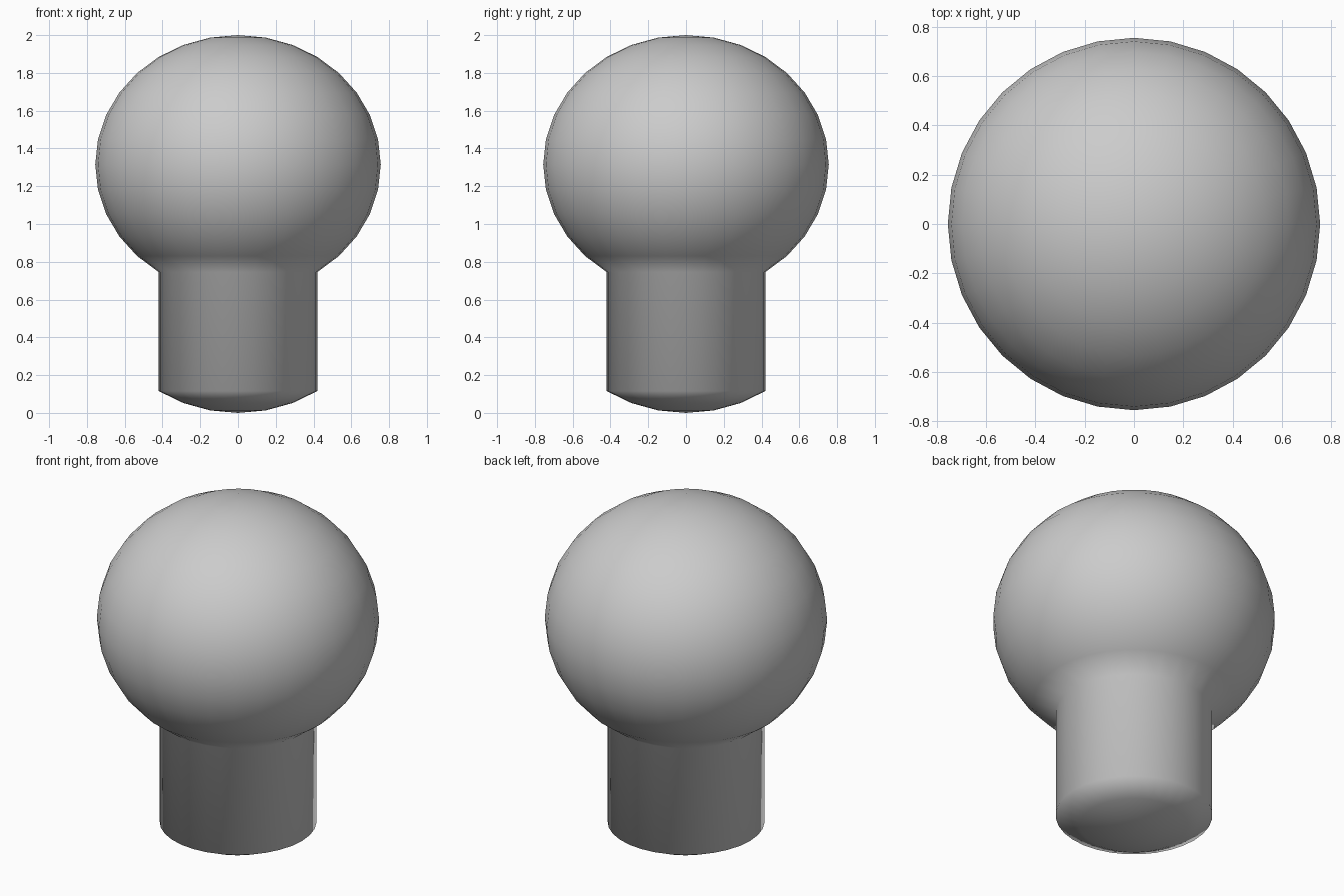
import bpy, bmesh, math
from mathutils import Matrix

if "Cube" in bpy.data.objects:
    bpy.data.objects.remove(bpy.data.objects["Cube"])

RADIUS, HALF_HEIGHT, CENTRE_Z = 0.756, 0.685, 1.315
STEM_LENGTH = 0.63

# Ball: slightly flattened sphere
bm = bmesh.new()
bmesh.ops.create_uvsphere(bm, u_segments=32, v_segments=16, radius=1)
bmesh.ops.transform(bm, verts=bm.verts,
                    matrix=Matrix.Translation((0, 0, CENTRE_Z))
                    @ Matrix.Diagonal((RADIUS, RADIUS, HALF_HEIGHT, 1)))

# Stem: the bottom three rings pulled straight down
cap_z = CENTRE_Z - HALF_HEIGHT * math.cos(math.radians(33.75)) + 0.01
cap = [f for f in bm.faces if all(v.co.z < cap_z for v in f.verts)]
result = bmesh.ops.extrude_face_region(bm, geom=cap)
moved = [g for g in result["geom"] if isinstance(g, bmesh.types.BMVert)]
bmesh.ops.translate(bm, verts=moved, vec=(0, 0, -STEM_LENGTH))
# Remove any original cap left inside
old = [f for f in cap if f.is_valid]
if old:
    bmesh.ops.delete(bm, geom=old, context='FACES')
bmesh.ops.recalc_face_normals(bm, faces=bm.faces)

# Smooth-shaded object
for f in bm.faces:
    f.smooth = True
mesh = bpy.data.meshes.new("round_knob")
bm.to_mesh(mesh)
bm.free()
knob = bpy.data.objects.new("round_knob", mesh)
bpy.context.collection.objects.link(knob)
